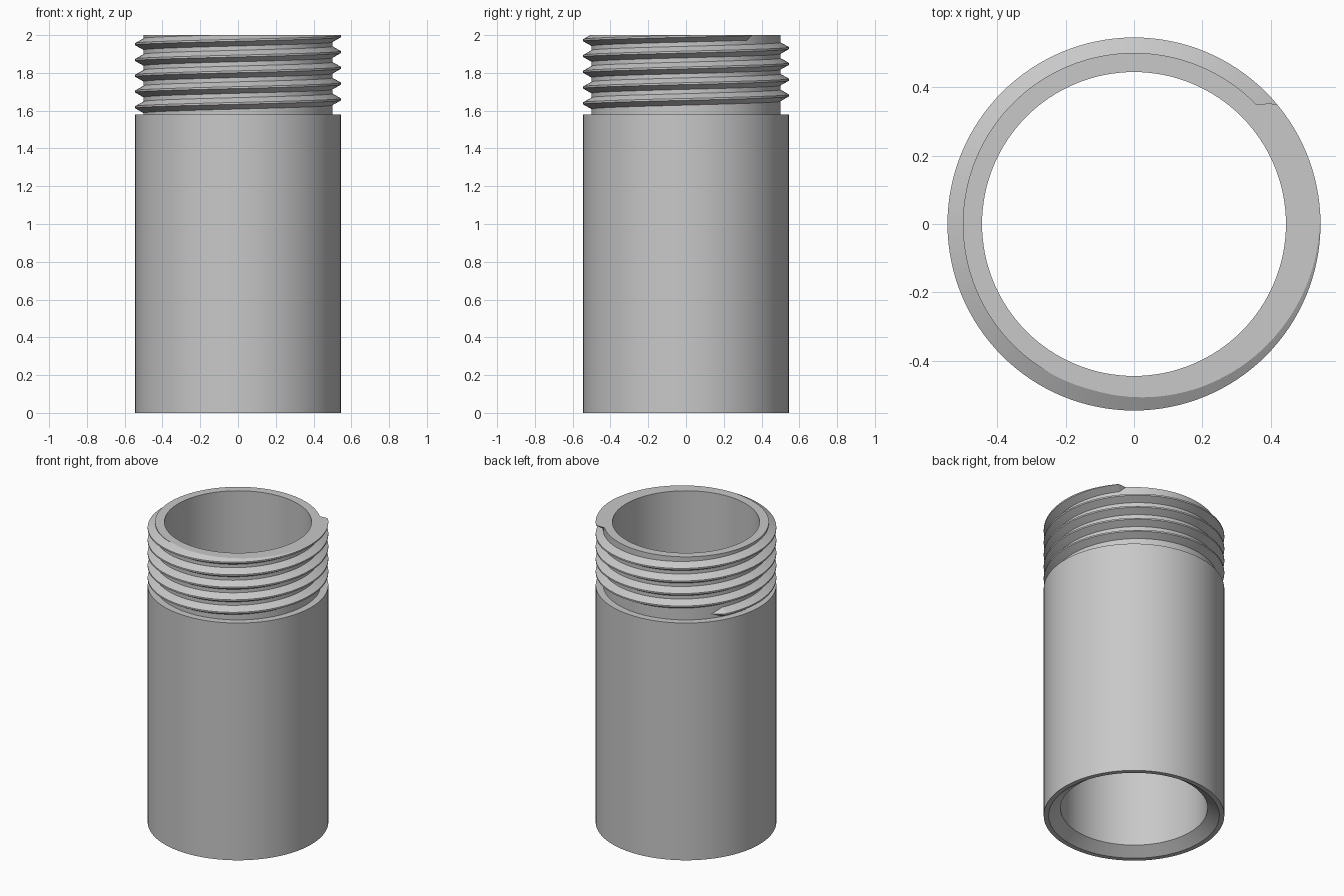
import bpy, bmesh, math

if "Cube" in bpy.data.objects:
    bpy.data.objects.remove(bpy.data.objects["Cube"])

SEG = 128
R_OUT, R_ROOT, R_BORE = 0.545, 0.5, 0.444
PITCH = 0.0835

grey = bpy.data.materials.new("plain grey")
grey.diffuse_color = (0.58, 0.58, 0.58, 1)
grey.use_nodes = True
grey.node_tree.nodes["Principled BSDF"].inputs["Base Color"].default_value = grey.diffuse_color


def finish(bm, name):
    bmesh.ops.recalc_face_normals(bm, faces=bm.faces)
    me = bpy.data.meshes.new(name)
    bm.to_mesh(me)
    bm.free()
    me.materials.append(grey)
    ob = bpy.data.objects.new(name, me)
    bpy.context.collection.objects.link(ob)
    bpy.ops.object.select_all(action='DESELECT')
    ob.select_set(True)
    bpy.context.view_layer.objects.active = ob
    bpy.ops.object.shade_smooth_by_angle(angle=math.radians(25))
    return ob


def skin(bm, rings, closed):
    """Join successive vertex rings with quads."""
    n = len(rings[0])
    pairs = list(zip(rings, rings[1:]))
    if closed:
        pairs.append((rings[-1], rings[0]))
    for a, b in pairs:
        for k in range(n):
            bm.faces.new((a[k], b[k], b[(k + 1) % n], a[(k + 1) % n]))


def ring(bm, profile, ang):
    return [bm.verts.new((r * math.cos(ang), r * math.sin(ang), z)) for r, z in profile]


# Pipe body: lathed wall with threaded neck and a bevelled mouth underneath
wall = [(0.515, 0), (R_OUT, 0), (R_OUT, 1.58), (R_ROOT, 1.58),
        (R_ROOT, 2), (R_BORE, 2), (R_BORE, 0.05)]
bm = bmesh.new()
skin(bm, [ring(bm, wall, 2 * math.pi * i / SEG) for i in range(SEG)], True)
finish(bm, "pipe_body")

# Screw thread: trapezoid swept up a helix, tapered at both ends, cut flat at the rim
START, END = 143.0, 45.0 + 360 * 5
FADE_IN, FADE_OUT = 8.0, 5.0
step = 360 / SEG
angles = sorted({START, START + FADE_IN, END - FADE_OUT, END} |
                {i * step for i in range(int(START / step) + 1, int(END / step) + 1)})
bm = bmesh.new()
rings = []
for a in angles:
    f = max(0.03, min(1, (a - START) / FADE_IN, (END - a) / FADE_OUT))
    zc = 1.618 + PITCH * (a - 180) / 360
    base, crest = 0.031 * f, 0.005 * f
    r0 = R_ROOT - 0.001
    r1 = r0 + (R_OUT - r0) * f
    rings.append(ring(bm, [(r0, zc - base), (r1, zc - crest),
                           (r1, zc + crest), (r0, zc + base)], math.radians(a)))
skin(bm, rings, False)
bm.faces.new(rings[0])
bm.faces.new(rings[-1])
cut = bmesh.ops.bisect_plane(bm, geom=bm.verts[:] + bm.edges[:] + bm.faces[:],
                             plane_co=(0, 0, 2), plane_no=(0, 0, 1), clear_outer=True)
edges = [e for e in cut["geom_cut"] if isinstance(e, bmesh.types.BMEdge)]
bmesh.ops.holes_fill(bm, edges=edges, sides=0)
finish(bm, "screw_thread")
